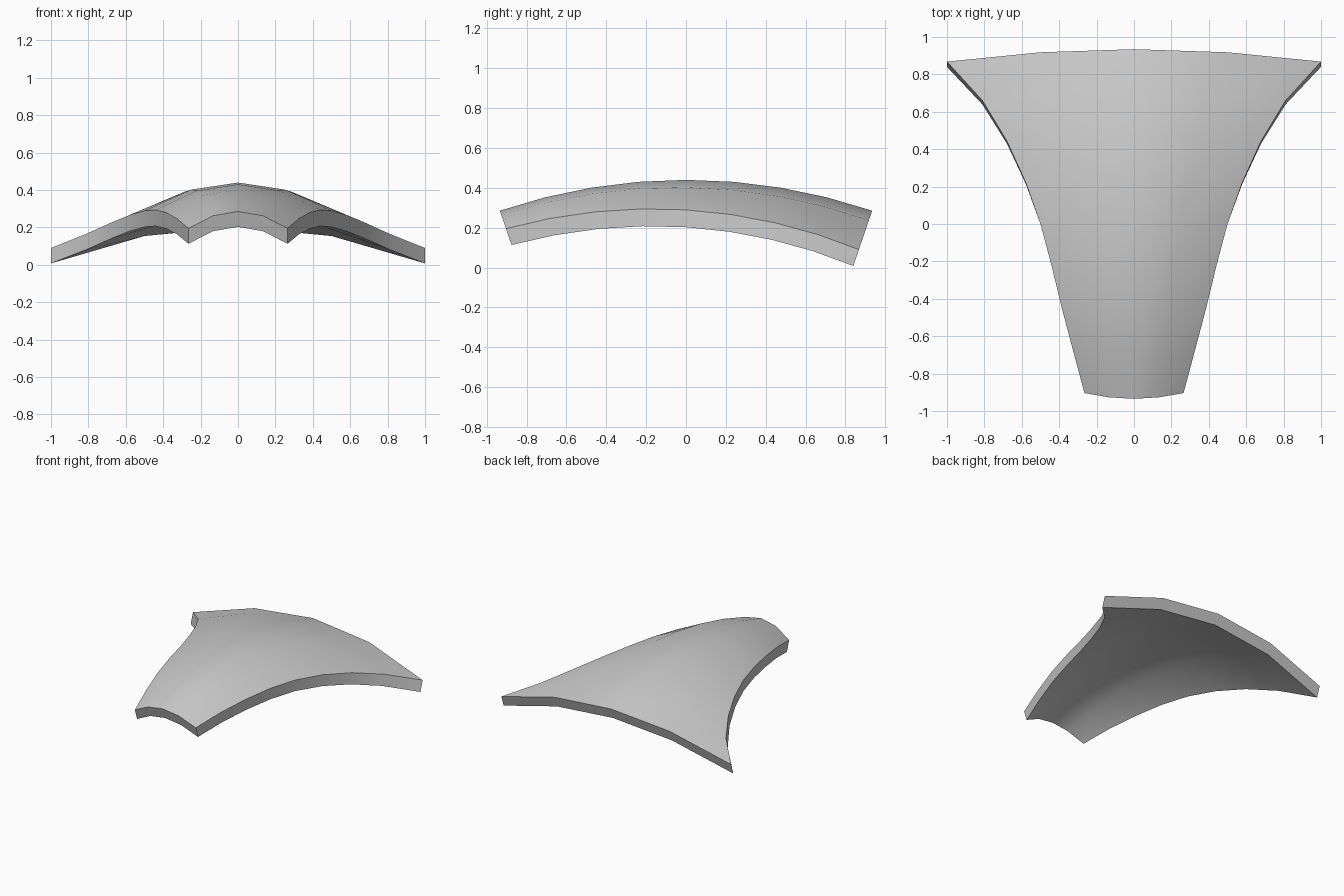
import bpy, bmesh, math

cube = bpy.data.objects.get("Cube")
if cube:
    bpy.data.objects.remove(cube, do_unlink=True)

# Plain grey finish
grey = bpy.data.materials.new("light grey")
grey.use_nodes = True
color = (0.6, 0.6, 0.6, 1)
grey.diffuse_color = color
grey.node_tree.nodes["Principled BSDF"].inputs["Base Color"].default_value = color

# The panel follows an arc front to back and droops to each side
RADIUS, CREST, THICKNESS = 2.9, 0.44, 0.087
SWEEP = math.radians(18.8)
HALF_WIDTHS = [0.265, 0.325, 0.385, 0.44, 0.50, 0.58, 0.68, 0.81, 1.0]
COLUMNS = [-1, -0.5, 0, 0.5, 1]


def point(row, u, inset):
    t = row / (len(HALF_WIDTHS) - 1)
    angle = SWEEP * (2 * t - 1)
    droop = (0.095 + 0.111 * t) * u * u
    r = RADIUS - droop - inset
    return (u * HALF_WIDTHS[row], r * math.sin(angle),
            CREST - RADIUS + r * math.cos(angle))


# Upper skin, lower skin and the rim joining them
bm = bmesh.new()
top, low = [[[bm.verts.new(point(row, u, inset)) for u in COLUMNS]
             for row in range(len(HALF_WIDTHS))] for inset in (0, THICKNESS)]
for grid in (top, low):
    for a, b in zip(grid, grid[1:]):
        for i in range(len(COLUMNS) - 1):
            bm.faces.new((a[i], a[i + 1], b[i + 1], b[i]))


def outline(grid):
    right = [row[-1] for row in grid[1:-1]]
    left = [row[0] for row in grid[1:-1]]
    return grid[0] + right + grid[-1][::-1] + left[::-1]


upper, lower = outline(top), outline(low)
for i in range(len(upper)):
    bm.faces.new((upper[i - 1], upper[i], lower[i], lower[i - 1]))
bmesh.ops.recalc_face_normals(bm, faces=bm.faces)

mesh = bpy.data.meshes.new("curved_panel")
bm.to_mesh(mesh)
bm.free()
mesh.materials.append(grey)
panel = bpy.data.objects.new("curved_panel", mesh)
bpy.context.collection.objects.link(panel)

# Smooth skins with crisp rims
bpy.ops.object.select_all(action='DESELECT')
panel.select_set(True)
bpy.context.view_layer.objects.active = panel
bpy.ops.object.shade_smooth_by_angle(angle=math.radians(35))
